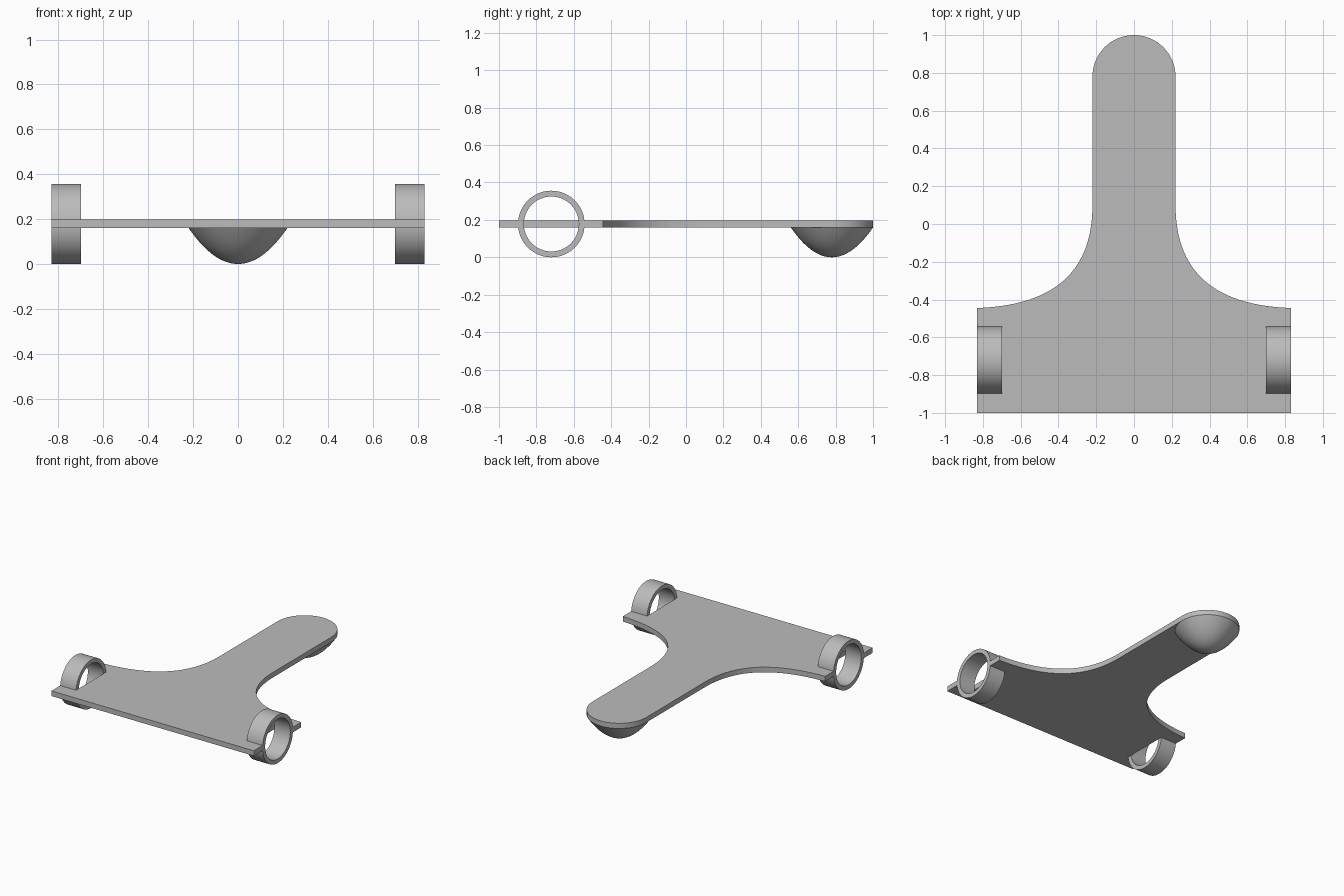
import bpy, bmesh, math
from mathutils import Matrix, Vector
from mathutils.geometry import interpolate_bezier

if "Cube" in bpy.data.objects:
    bpy.data.objects.remove(bpy.data.objects["Cube"])

GREY = (0.5, 0.5, 0.5, 1)
mat = bpy.data.materials.new("plain grey")
mat.use_nodes = True
mat.diffuse_color = GREY
mat.node_tree.nodes["Principled BSDF"].inputs["Base Color"].default_value = GREY

DECK_LOW, DECK_TOP = 0.16, 0.198
HALF_WIDTH = 0.83
RING_Y, RING_OUTER, RING_INNER, RING_WIDTH = -0.72, 0.178, 0.147, 0.13
NOSE_R = 0.22


def finish(bm, name):
    """Turn a bmesh into a smooth-shaded object with crisp edges."""
    bmesh.ops.remove_doubles(bm, verts=bm.verts, dist=1e-5)
    bmesh.ops.recalc_face_normals(bm, faces=bm.faces)
    mesh = bpy.data.meshes.new(name)
    bm.to_mesh(mesh)
    bm.free()
    mesh.materials.append(mat)
    obj = bpy.data.objects.new(name, mesh)
    bpy.context.collection.objects.link(obj)
    bpy.ops.object.select_all(action='DESELECT')
    obj.select_set(True)
    bpy.context.view_layer.objects.active = obj
    bpy.ops.object.shade_smooth_by_angle(angle=math.radians(30))
    return obj


def lathe(profile, closed, centre, axis, name, steps=64):
    """Spin a profile of points a full turn about an axis."""
    bm = bmesh.new()
    verts = [bm.verts.new(p) for p in profile]
    edges = [bm.edges.new(pair) for pair in zip(verts, verts[1:])]
    if closed:
        edges.append(bm.edges.new((verts[-1], verts[0])))
    bmesh.ops.spin(bm, geom=verts + edges, cent=centre, axis=axis,
                   angle=math.tau, steps=steps, use_merge=True)
    return finish(bm, name)


# Deck: half outline with a notch for the ring, flared side and round nose
gap = (RING_OUTER + RING_INNER) / 2
notch_x = HALF_WIDTH - RING_WIDTH
half = [(HALF_WIDTH, -1), (HALF_WIDTH, RING_Y - gap), (notch_x, RING_Y - gap),
        (notch_x, RING_Y + gap), (HALF_WIDTH, RING_Y + gap)]
flare = interpolate_bezier(Vector((HALF_WIDTH, -0.445)), Vector((0.42, -0.43)),
                           Vector((NOSE_R, -0.25)), Vector((NOSE_R, 0.1)), 28)
half += [(p.x, p.y) for p in flare]
half += [(NOSE_R * math.cos(a), 1 - NOSE_R + NOSE_R * math.sin(a))
         for a in (math.pi / 2 * i / 20 for i in range(20))]
outline = half + [(0, 1)] + [(-x, y) for x, y in reversed(half)]

bm = bmesh.new()
base = bm.faces.new([bm.verts.new((x, y, DECK_LOW)) for x, y in outline])
top = bmesh.ops.extrude_face_region(bm, geom=[base], use_keep_orig=True)
bmesh.ops.translate(bm, vec=(0, 0, DECK_TOP - DECK_LOW),
                    verts=[v for v in top["geom"] if isinstance(v, bmesh.types.BMVert)])
finish(bm, "deck")

# Rings set into the deck at both ends
for side, name in ((1, "left_ring"), (-1, "right_ring")):
    xs = (side * notch_x, side * HALF_WIDTH)
    profile = [(xs[0], RING_Y, RING_OUTER + RING_INNER), (xs[1], RING_Y, RING_OUTER + RING_INNER),
               (xs[1], RING_Y, 2 * RING_OUTER), (xs[0], RING_Y, 2 * RING_OUTER)]
    lathe(profile, True, (0, RING_Y, RING_OUTER), (1, 0, 0), name)

# Rounded foot under the nose
foot_y = 1 - NOSE_R
foot = [(NOSE_R * t, foot_y, DECK_LOW * t * t) for t in (i / 16 for i in range(17))]
lathe(foot, False, (0, foot_y, 0), (0, 0, 1), "foot")
